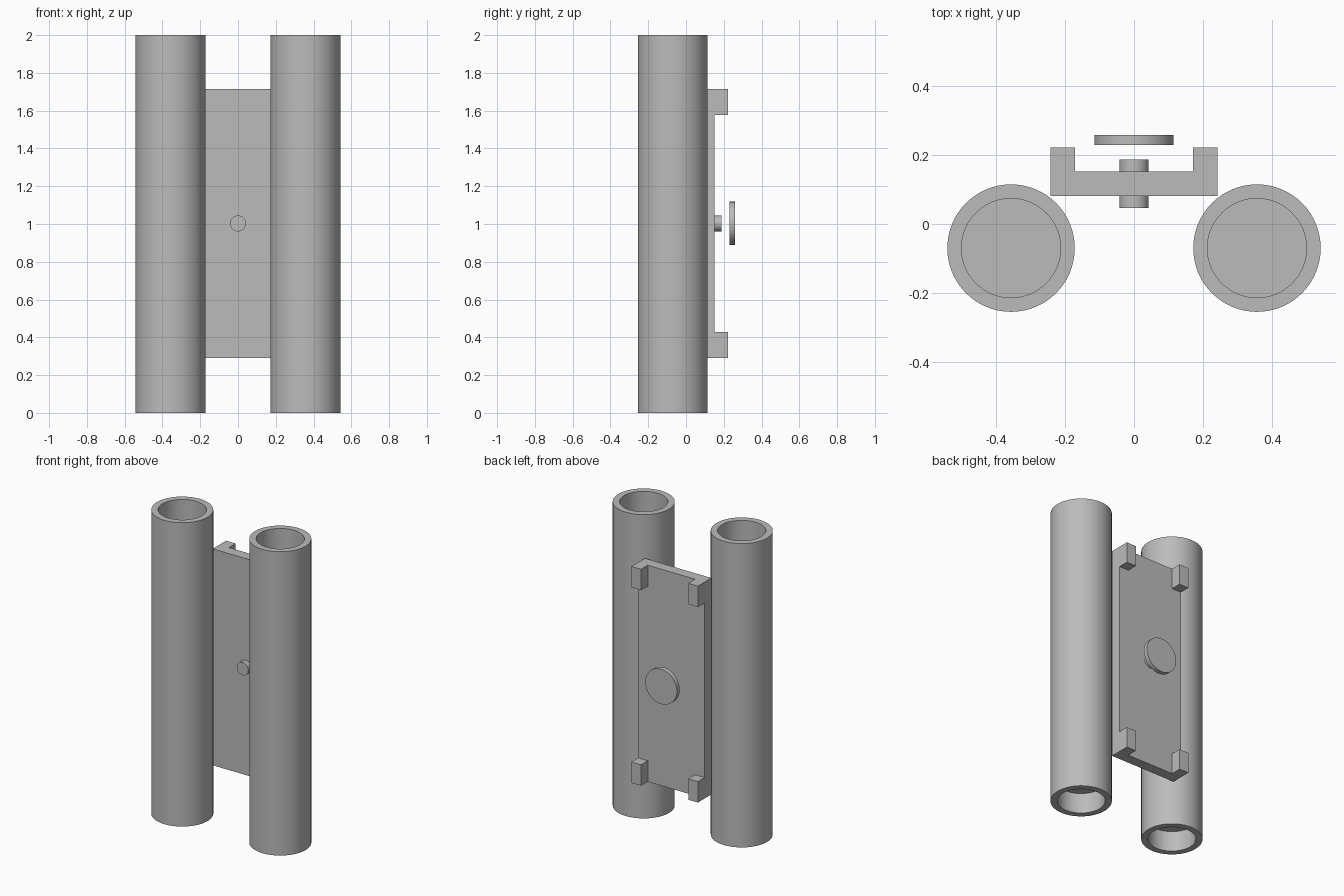
import bpy
import math

cube = bpy.data.objects.get("Cube")
if cube:
    bpy.data.objects.remove(cube, do_unlink=True)

grey = bpy.data.materials.new("plain grey")
grey.use_nodes = True
grey.diffuse_color = (0.5, 0.5, 0.5, 1)
grey.node_tree.nodes["Principled BSDF"].inputs["Base Color"].default_value = (0.5, 0.5, 0.5, 1)

MID_Z = 1.0


def finish(obj, name, smooth=False):
    obj.name = name
    obj.data.name = name
    obj.data.materials.clear()
    obj.data.materials.append(grey)
    if smooth:
        bpy.ops.object.select_all(action="DESELECT")
        obj.select_set(True)
        bpy.context.view_layer.objects.active = obj
        bpy.ops.object.shade_smooth_by_angle(angle=math.radians(35))
    return obj


def box(name, low, high):
    centre = [(a + b) / 2 for a, b in zip(low, high)]
    bpy.ops.mesh.primitive_cube_add(size=1, location=centre)
    obj = bpy.context.object
    obj.scale = [b - a for a, b in zip(low, high)]
    bpy.ops.object.transform_apply(location=False, rotation=False, scale=True)
    return finish(obj, name)


def lathe(name, profile, location):
    """Spin a closed (radius, height) outline about the z axis."""
    steps = 64
    verts, faces = [], []
    count = len(profile)
    for i in range(steps):
        a = 2 * math.pi * i / steps
        verts += [(r * math.cos(a), r * math.sin(a), z) for r, z in profile]
    for i in range(steps):
        j = (i + 1) % steps
        for k in range(count):
            n = (k + 1) % count
            faces.append((i * count + k, j * count + k, j * count + n, i * count + n))
    mesh = bpy.data.meshes.new(name)
    mesh.from_pydata(verts, [], faces)
    obj = bpy.data.objects.new(name, mesh)
    obj.location = location
    bpy.context.collection.objects.link(obj)
    return finish(obj, name, smooth=True)


def rod(name, radius, y0, y1):
    """Cylinder lying along y at mid height."""
    bpy.ops.mesh.primitive_cylinder_add(vertices=64, radius=radius, depth=y1 - y0,
                                        location=(0, (y0 + y1) / 2, MID_Z + 0.003),
                                        rotation=(math.pi / 2, 0, 0))
    return finish(bpy.context.object, name, smooth=True)


# Two hollow tubes, each with an inner floor recessed from the bottom
OUTER, INNER = 0.185, 0.144
for side, x in (("left", 0.357), ("right", -0.357)):
    lathe(side + "_tube", [(OUTER, 0), (OUTER, 2), (INNER, 2), (INNER, 0)], (x, -0.07, 0))
    bpy.ops.mesh.primitive_cylinder_add(vertices=64, radius=INNER, depth=0.04,
                                        location=(x, -0.07, 0.155))
    finish(bpy.context.object, side + "_tube_floor", smooth=True)

# Back plate between the tubes
HALF_W, LOW, HIGH = 0.242, 0.29, 1.715
FRONT, BACK, POST_BACK = 0.082, 0.152, 0.222
box("back_plate", (-HALF_W, FRONT, LOW), (HALF_W, BACK, HIGH))

# Corner posts on the rear of the plate
for side, x0 in (("left", HALF_W - 0.07), ("right", -HALF_W)):
    for level, z0 in (("lower", LOW), ("upper", HIGH - 0.138)):
        box(level + "_" + side + "_post", (x0, BACK, z0), (x0 + 0.07, POST_BACK, z0 + 0.138))

# Central pin through the plate and the round disc behind it
rod("centre_pin", 0.042, 0.047, 0.187)
rod("rear_disc", 0.115, 0.23, 0.259)
